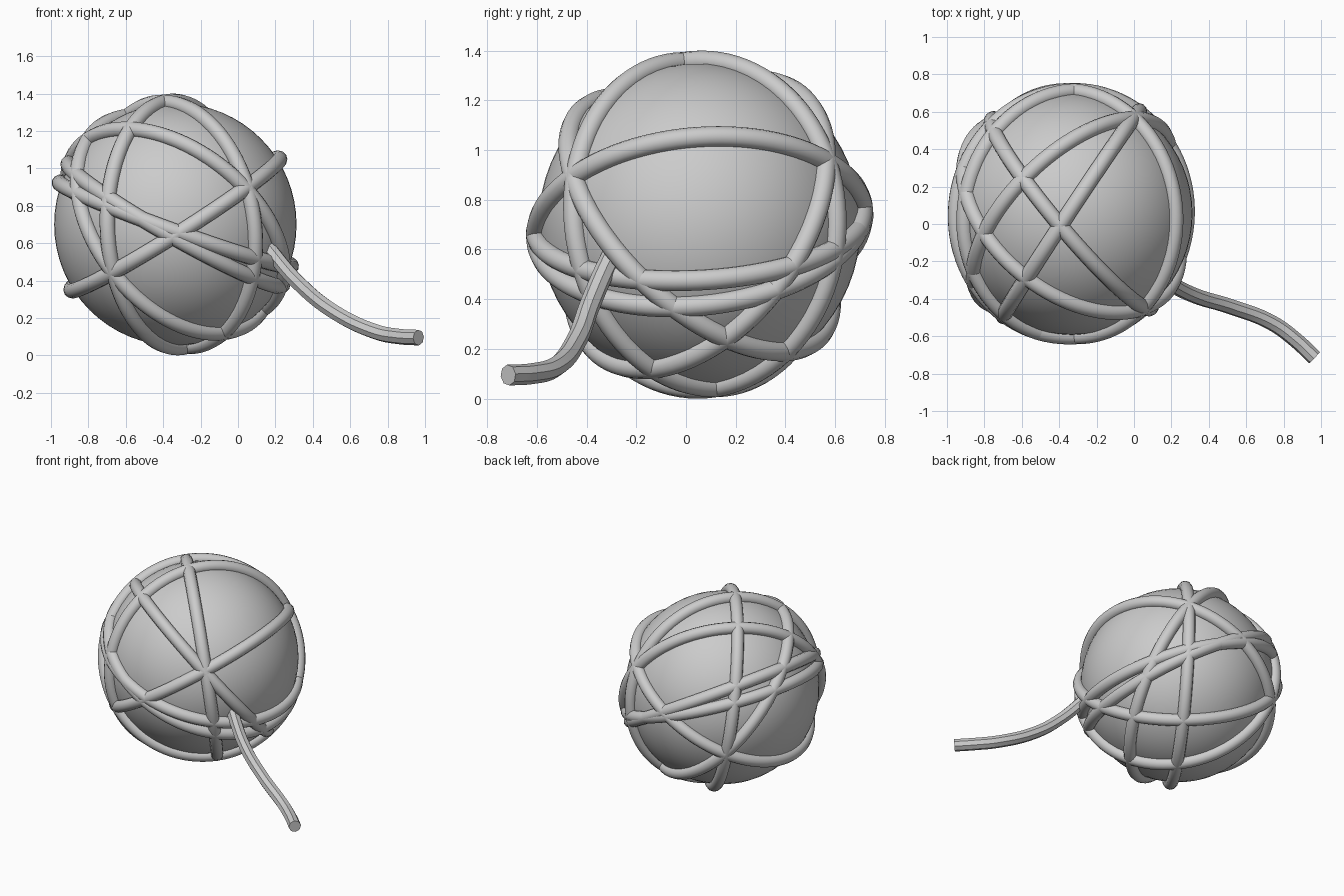
import bpy
import math
from mathutils import Vector, Matrix

cube = bpy.data.objects.get("Cube")
if cube:
    bpy.data.objects.remove(cube, do_unlink=True)

CENTRE = Vector((-0.335, 0.055, 0.70))
BALL_R = 0.648
WRAP_R = 0.658
YARN_R = 0.042

yarn = bpy.data.materials.new("plain grey")
yarn.use_nodes = True
yarn.diffuse_color = (0.6, 0.6, 0.6, 1)
yarn.node_tree.nodes["Principled BSDF"].inputs["Base Color"].default_value = (0.6, 0.6, 0.6, 1)


def finish(obj, name):
    obj.name = name
    obj.data.materials.clear()
    obj.data.materials.append(yarn)
    bpy.ops.object.select_all(action='DESELECT')
    obj.select_set(True)
    bpy.context.view_layer.objects.active = obj
    bpy.ops.object.shade_smooth_by_angle(angle=math.radians(40))


# Core of the ball
bpy.ops.mesh.primitive_uv_sphere_add(segments=64, ring_count=32, radius=BALL_R, location=CENTRE)
finish(bpy.context.object, "ball_core")


# One turn of yarn: a great circle through two directions from the centre
def wrap(name, a, b):
    a, b = Vector(a).normalized(), Vector(b)
    normal = a.cross(b).normalized()
    side = normal.cross(a)
    bpy.ops.mesh.primitive_torus_add(major_radius=WRAP_R, minor_radius=YARN_R,
                                     major_segments=96, minor_segments=12)
    ring = bpy.context.object
    ring.matrix_world = Matrix.Translation(CENTRE) @ Matrix((a, side, normal)).transposed().to_4x4()
    finish(ring, name)


# Shared crossing points, relative to the centre
top = (-0.06, -0.065, 0.66)
front_right = (0.40, -0.515, 0.18)
back_right = (0.34, 0.525, 0.27)
front = (0.02, -0.66, -0.045)
left_top = (-0.47, -0.105, 0.46)
left_front = (-0.40, -0.50, 0.17)

wrap("wrap_top_front", top, front_right)
wrap("wrap_top_back", top, back_right)
wrap("wrap_front_diagonal", front, (0.57, 0.0, 0.36))
wrap("wrap_middle_upper", front, (-0.61, 0.0, 0.22))
wrap("wrap_middle_lower", left_front, (-0.58, 0.0, 0.33))
wrap("wrap_left_front", left_top, front_right)
wrap("wrap_left_back", left_top, back_right)

# Loose end of the yarn
path = [(0.10, -0.25, 0.66), (0.19, -0.315, 0.54), (0.33, -0.385, 0.38), (0.51, -0.44, 0.235),
        (0.74, -0.53, 0.125), (0.87, -0.625, 0.10), (0.965, -0.715, 0.095)]
curve = bpy.data.curves.new("loose_end", 'CURVE')
curve.dimensions = '3D'
curve.bevel_depth = YARN_R
curve.bevel_resolution = 2
curve.resolution_u = 8
curve.use_fill_caps = True
spline = curve.splines.new('BEZIER')
spline.bezier_points.add(len(path) - 1)
for point, co in zip(spline.bezier_points, path):
    point.co = co
    point.handle_left_type = point.handle_right_type = 'AUTO'
tail = bpy.data.objects.new("loose_end", curve)
bpy.context.collection.objects.link(tail)
bpy.ops.object.select_all(action='DESELECT')
tail.select_set(True)
bpy.context.view_layer.objects.active = tail
bpy.ops.object.convert(target='MESH')
finish(bpy.context.object, "loose_end")
